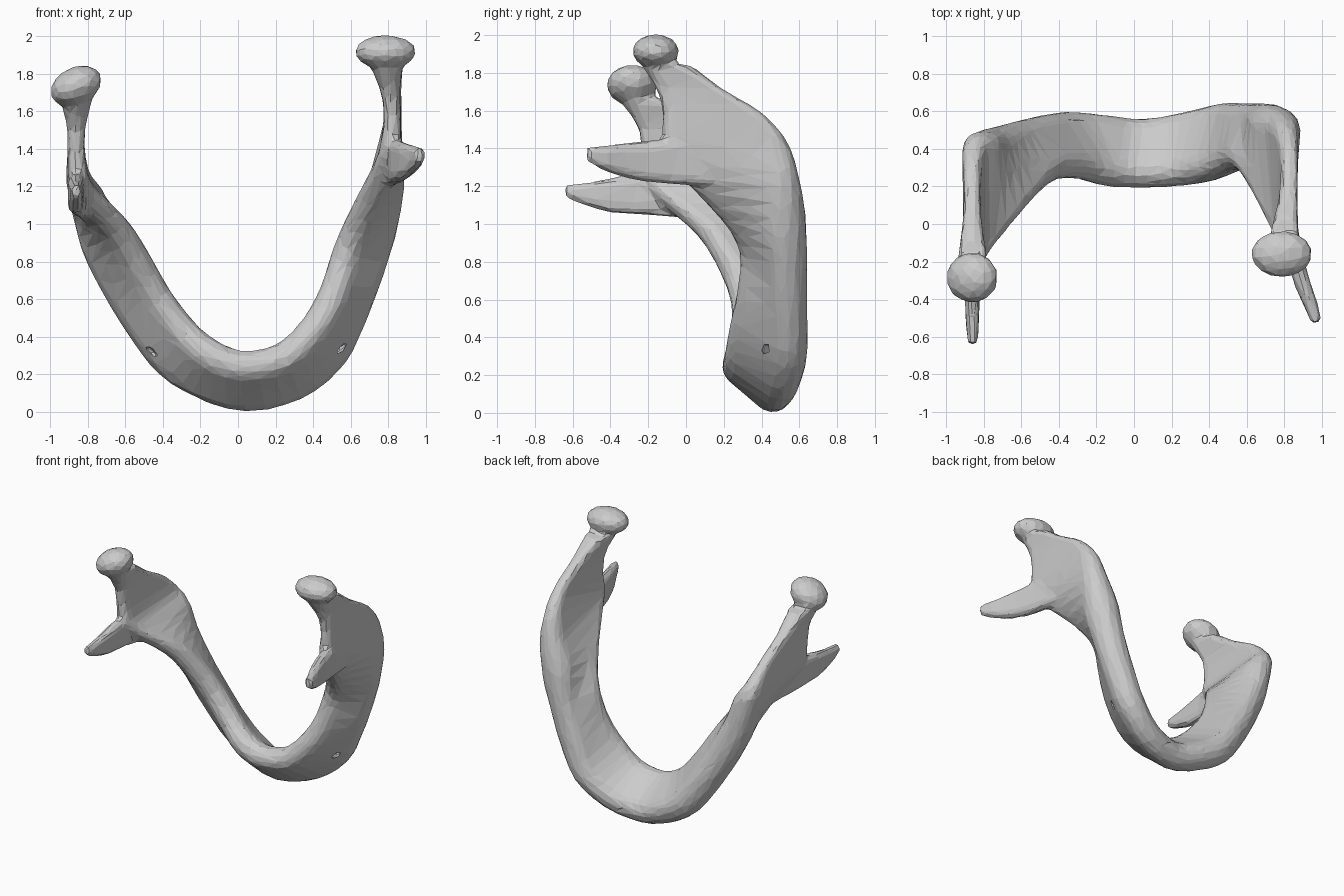
import bpy, bmesh, math
from mathutils import Vector, Matrix

if "Cube" in bpy.data.objects:
    bpy.data.objects.remove(bpy.data.objects["Cube"])

bm = bmesh.new()


def smooth_path(rows, steps=3):
    """Catmull-Rom interpolation of flat number rows."""
    out, last = [], len(rows) - 1
    for i in range(last):
        p0, p1, p2, p3 = (rows[min(max(j, 0), last)] for j in (i - 1, i, i + 1, i + 2))
        for s in range(steps):
            t = s / steps
            out.append([b + .5 * t * (c - a + t * (2 * a - 5 * b + 4 * c - d + t * (3 * (b - c) + d - a)))
                        for a, b, c, d in zip(p0, p1, p2, p3)])
    return out + [rows[last]]


def loft(sections, n=7):
    """Skin stadium-shaped sections: (end A, end B, radius at A, radius at B)."""
    rows = smooth_path([(*a, *b, ra, rb) for a, b, ra, rb in sections])
    secs = [(Vector(r[:3]), Vector(r[3:6]), r[6], r[7]) for r in rows]
    mids = [(s[0] + s[1]) / 2 for s in secs]
    rings = []
    for i, (a, b, ra, rb) in enumerate(secs):
        t = mids[min(i + 1, len(mids) - 1)] - mids[max(i - 1, 0)]
        u = (b - a).normalized()
        side = t.cross(u).normalized()
        ring = []
        for c, r, s in ((a, ra, -1), (b, rb, 1)):
            for k in range(n):
                w = math.pi * k / (n - 1)
                ring.append(bm.verts.new(c + r * s * (u * math.sin(w) - side * math.cos(w))))
        rings.append(ring)
    m = 2 * n
    for p, q in zip(rings, rings[1:]):
        for k in range(m):
            bm.faces.new((p[k], p[(k + 1) % m], q[(k + 1) % m], q[k]))
    bm.faces.new(rings[0][::-1])
    bm.faces.new(rings[-1])


def ellipsoid(target, centre, radii, tilt=0):
    mat = Matrix.Translation(centre) @ Matrix.Rotation(tilt, 4, 'Y') @ Matrix.Diagonal((*radii, 1))
    bmesh.ops.create_icosphere(target, subdivisions=3, radius=1, matrix=mat)


# Horseshoe body from chin up to each condyle neck
right = [
    ((.24, .29, .28), (.29, .50, .155), .09, .10),
    ((.40, .31, .43), (.48, .54, .31), .085, .105),
    ((.51, .35, .62), (.58, .54, .52), .085, .11),
    ((.58, .36, .85), (.67, .53, .77), .08, .115),
    ((.66, .25, 1.04), (.73, .51, 1.01), .075, .13),
    ((.77, .02, 1.27), (.79, .51, 1.22), .065, .10),
    ((.81, -.07, 1.40), (.81, .48, 1.42), .055, .065),
    ((.82, -.08, 1.56), (.825, .37, 1.58), .045, .045),
    ((.81, -.10, 1.70), (.82, .15, 1.71), .05, .05),
    ((.79, -.15, 1.84), (.80, -.05, 1.84), .085, .08)]
chin = [((.02, .28, .24), (.04, .46, .10), .09, .10)]
left = [
    ((-.15, .29, .30), (-.18, .48, .17), .09, .105),
    ((-.28, .32, .41), (-.36, .49, .29), .085, .11),
    ((-.42, .32, .59), (-.51, .46, .50), .085, .115),
    ((-.53, .25, .78), (-.63, .43, .70), .085, .115),
    ((-.64, .12, .97), (-.74, .40, .93), .075, .115),
    ((-.79, -.08, 1.13), (-.80, .40, 1.12), .065, .10),
    ((-.845, -.17, 1.23), (-.85, .40, 1.25), .055, .065),
    ((-.86, -.19, 1.38), (-.86, .27, 1.40), .045, .045),
    ((-.86, -.21, 1.52), (-.86, .04, 1.53), .05, .05),
    ((-.86, -.27, 1.66), (-.86, -.17, 1.66), .085, .08)]
loft(right[::-1] + chin + left)

# Blade-like coronoid processes: (x, y, z, half height, thickness radius)
for blade in (
    [(.81, .2, 1.33, .10, .03), (.84, -.1, 1.33, .075, .045), (.89, -.3, 1.335, .055, .042),
     (.945, -.44, 1.35, .03, .036), (.97, -.525, 1.37, .012, .028)],
    [(-.82, .1, 1.15, .10, .03), (-.86, -.25, 1.16, .07, .042), (-.86, -.42, 1.15, .05, .038),
     (-.86, -.55, 1.16, .025, .034), (-.855, -.645, 1.175, .01, .026)]):
    loft([((x, y, z - h), (x, y, z + h), r, r) for x, y, z, h, r in blade])

# Rounded condyle heads
ellipsoid(bm, (.785, -.16, 1.915), (.165, .125, .09))
ellipsoid(bm, (-.86, -.285, 1.735), (.145, .135, .10), math.radians(-25))

bmesh.ops.recalc_face_normals(bm, faces=bm.faces)
mesh = bpy.data.meshes.new("jaw_bone")
bm.to_mesh(mesh)
bm.free()
jaw = bpy.data.objects.new("jaw_bone", mesh)
bpy.context.collection.objects.link(jaw)

# Small nerve openings on the outer wall
cut = bmesh.new()
ellipsoid(cut, (.54, .44, .335), (.045, .04, .018), math.radians(-40))
ellipsoid(cut, (-.46, .38, .32), (.04, .03, .016), math.radians(40))
cut_mesh = bpy.data.meshes.new("opening_cutter")
cut.to_mesh(cut_mesh)
cut.free()
cutter = bpy.data.objects.new("opening_cutter", cut_mesh)
bpy.context.collection.objects.link(cutter)
cutter.hide_render = True
cutter.hide_viewport = True

# Fuse, soften, then reduce to irregular flat facets
m = jaw.modifiers.new("fuse", 'REMESH')
m.mode, m.voxel_size = 'VOXEL', .018
m = jaw.modifiers.new("soften", 'SMOOTH')
m.factor, m.iterations = .5, 8
m = jaw.modifiers.new("openings", 'BOOLEAN')
m.operation, m.object, m.solver = 'DIFFERENCE', cutter, 'EXACT'
m = jaw.modifiers.new("facets", 'DECIMATE')
m.ratio = .05
